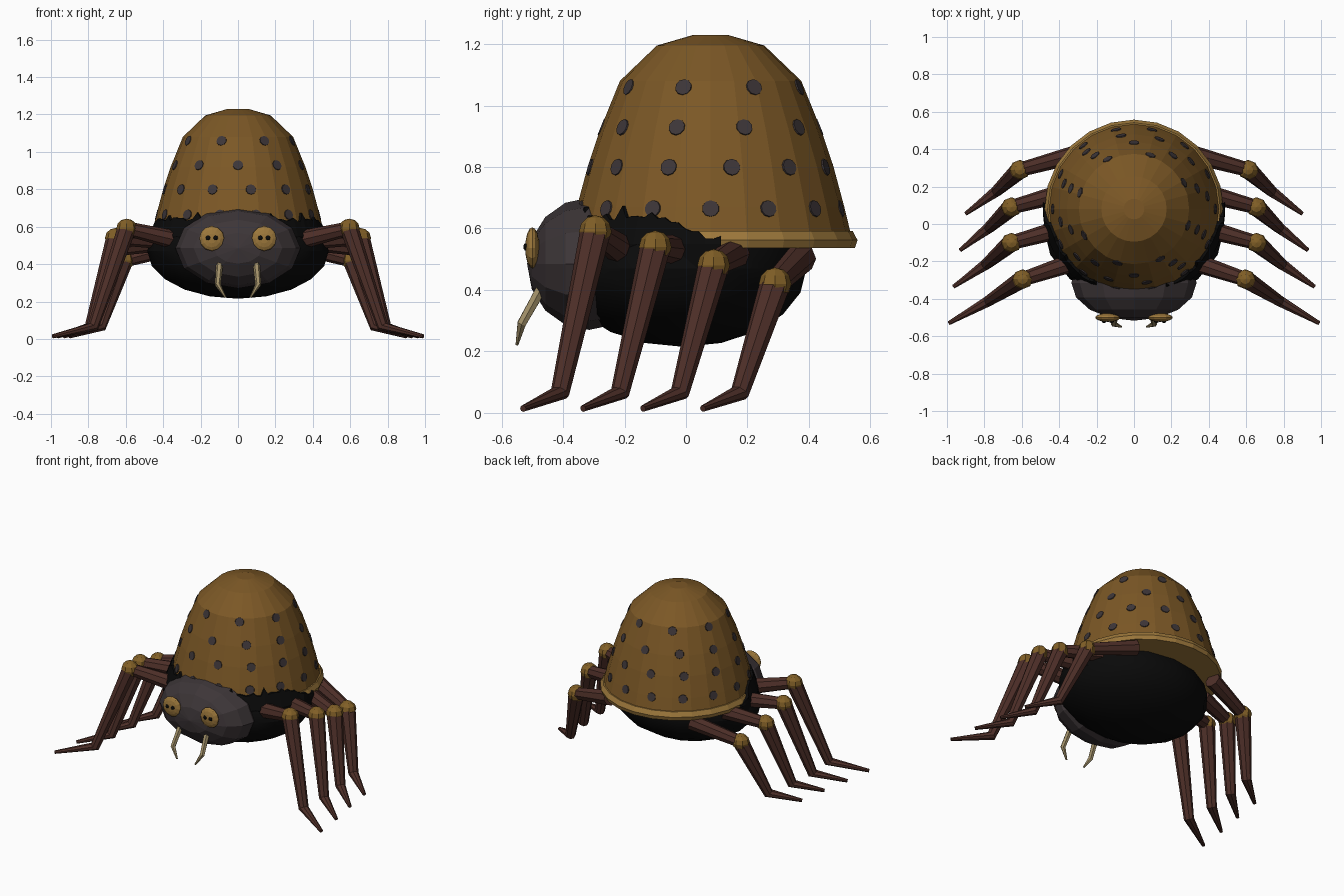
import bpy, bmesh, math, random
from mathutils import Vector, Matrix

if "Cube" in bpy.data.objects:
    bpy.data.objects.remove(bpy.data.objects["Cube"])

random.seed(4)


def mat(name, rgb):
    m = bpy.data.materials.new(name)
    m.diffuse_color = (*rgb, 1)
    m.use_nodes = True
    m.node_tree.nodes["Principled BSDF"].inputs["Base Color"].default_value = m.diffuse_color
    return m


BRASS = mat("brass", (0.20, 0.097, 0.019))
LIGHT = mat("light_brass", (0.34, 0.19, 0.045))
KNEE = mat("dark_gold", (0.22, 0.115, 0.02))
BROWN = mat("leg_brown", (0.075, 0.028, 0.021))
GREY = mat("warm_grey", (0.046, 0.036, 0.039))
BLACK = mat("black", (0.003, 0.003, 0.003))
BONE = mat("bone", (0.36, 0.28, 0.14))

CY = 0.08  # shell axis in y


def finish(name, bm, material, smooth=0):
    bmesh.ops.recalc_face_normals(bm, faces=bm.faces)
    me = bpy.data.meshes.new(name)
    bm.to_mesh(me)
    bm.free()
    me.materials.append(material)
    ob = bpy.data.objects.new(name, me)
    bpy.context.collection.objects.link(ob)
    if smooth:
        bpy.context.view_layer.objects.active = ob
        ob.select_set(True)
        bpy.ops.object.shade_smooth_by_angle(angle=math.radians(smooth))
        ob.select_set(False)
    return ob


def bridge(bm, rings, closed=True):
    for a, b in zip(rings, rings[1:]):
        n = len(a)
        for i in range(n if closed else n - 1):
            j = (i + 1) % n
            bm.faces.new((a[i], a[j], b[j], b[i]))


def lathe(name, profile, material, sides=24, caps=True):
    bm = bmesh.new()
    rings = [[bm.verts.new((r * math.cos(math.tau * i / sides),
                            CY + r * math.sin(math.tau * i / sides), z))
              for i in range(sides)] for r, z in profile]
    bridge(bm, rings)
    if caps:
        bm.faces.new(rings[0])
        bm.faces.new(rings[-1])
    return finish(name, bm, material)


def ellipsoid(name, loc, size, material, u=16, v=10, rot=None, smooth=0):
    bm = bmesh.new()
    m = Matrix.Translation(loc) @ Matrix.Diagonal((*size, 1)) @ (rot or Matrix())
    bmesh.ops.create_uvsphere(bm, u_segments=u, v_segments=v, radius=1, matrix=m)
    return finish(name, bm, material, smooth)


def tube(name, points, radii, material, sides=8):
    """Tapered limb through the given points."""
    bm = bmesh.new()
    pts = [Vector(p) for p in points]
    rings = []
    for i, p in enumerate(pts):
        d = (pts[min(i + 1, len(pts) - 1)] - pts[max(i - 1, 0)]).normalized()
        side = d.cross(Vector((0, 1, 0))).normalized()
        up = side.cross(d)
        rings.append([bm.verts.new(p + radii[i] * (side * math.cos(math.tau * k / sides)
                                                   + up * math.sin(math.tau * k / sides)))
                      for k in range(sides)])
    bridge(bm, rings)
    bm.faces.new(rings[0])
    bm.faces.new(rings[-1])
    return finish(name, bm, material)


# Domed shell and its rim
SHELL = [(0.458, 0.575), (0.435, 0.67), (0.40, 0.80), (0.36, 0.92),
         (0.295, 1.08), (0.175, 1.195), (0.055, 1.23)]
lathe("shell", SHELL, BRASS)
lathe("shell_rim", [(0.36, 0.537), (0.47, 0.537), (0.478, 0.562), (0.462, 0.592), (0.44, 0.592)],
      LIGHT)


def shell_radius(z):
    for (r0, z0), (r1, z1) in zip(SHELL, SHELL[1:]):
        if z0 <= z <= z1:
            return r0 + (r1 - r0) * (z - z0) / (z1 - z0), (r1 - r0) / (z1 - z0)
    return SHELL[0][0], -0.24


# Rows of dark pits around the shell
bm = bmesh.new()
for z, count, start in [(1.06, 8, 28), (0.93, 10, 18), (0.80, 12, 10), (0.665, 14, 0)]:
    r, slope = shell_radius(z)
    for k in range(count):
        a = math.radians(start) + math.tau * k / count
        n = Vector((math.cos(a), math.sin(a), -slope)).normalized()
        pos = Vector((r * math.cos(a), CY + r * math.sin(a), z)) - n * 0.003
        m = Matrix.Translation(pos) @ n.to_track_quat('Z', 'Y').to_matrix().to_4x4()
        bmesh.ops.create_cone(bm, cap_ends=True, segments=10, radius1=0.029, radius2=0.027,
                              depth=0.009, matrix=m)
finish("shell_pits", bm, GREY)

# Body under the shell
ellipsoid("body", (0, -0.01, 0.47), (0.485, 0.402, 0.255), BLACK, 16, 10, smooth=30)

# Ragged collar gripping the front of the shell
bm = bmesh.new()
columns = []
N = 64
for i in range(N + 1):
    a = math.radians(-184 + 188 * i / N)
    front = max(0.0, -math.sin(a))
    top = min(0.64, 0.565 + 0.22 * front) + random.uniform(-0.012, 0.012)
    if front > 0.3 and i % 9 == 4:
        top += 0.03
    r_top = max(shell_radius(top)[0] + 0.012, 0.482 if top < 0.6 else 0)
    prof = [(0.42, 0.41), (0.475, 0.47), (0.487, 0.55), (r_top, top), (r_top - 0.04, top)]
    columns.append([bm.verts.new((r * math.cos(a), CY + r * math.sin(a), z)) for r, z in prof])
bridge(bm, columns, closed=False)
finish("collar", bm, BLACK)

# Head, poles pointing forward
ellipsoid("head", (0, -0.315, 0.485), (0.335, 0.202, 0.215), GREY, 12, 8,
          Matrix.Rotation(math.pi / 2, 4, 'X'))

# Legs: inner point, knee, ankle, toe (right side, mirrored to the left)
LEGS = [
    ((0.34, -0.21, 0.53), (0.595, -0.295, 0.59), (0.775, -0.41, 0.065), (0.99, -0.53, 0.014)),
    ((0.40, -0.03, 0.53), (0.655, -0.10, 0.54), (0.79, -0.215, 0.065), (0.965, -0.335, 0.014)),
    ((0.40, 0.16, 0.52), (0.655, 0.09, 0.48), (0.775, -0.02, 0.065), (0.93, -0.14, 0.014)),
    ((0.30, 0.375, 0.505), (0.61, 0.29, 0.42), (0.735, 0.175, 0.065), (0.90, 0.055, 0.014)),
]
for s, side in ((1, "right"), (-1, "left")):
    for n, leg in enumerate(LEGS, 1):
        hip, knee, ankle, toe = [(s * p[0], p[1], p[2]) for p in leg]
        tube(f"upper_leg_{side}_{n}", [hip, knee], [0.05, 0.038], BROWN)
        tube(f"lower_leg_{side}_{n}", [knee, ankle, toe], [0.05, 0.031, 0.011], BROWN)
        ellipsoid(f"knee_{side}_{n}", knee, (0.056, 0.053, 0.053), KNEE, 8, 6)

    # Button eye with two pupils
    turn = Matrix.Rotation(math.pi / 2, 4, 'X')
    ellipsoid(f"eye_{side}", (s * 0.14, -0.5, 0.537), (0.067, 0.023, 0.067), LIGHT, 12, 8, turn)
    for dx in (-0.02, 0.02):
        ellipsoid(f"pupil_{side}", (s * 0.14 + dx, -0.52, 0.54), (0.013, 0.009, 0.013),
                  BLACK, 8, 6, turn)

    # Bent fang
    tube(f"fang_{side}", [(s * 0.098, -0.47, 0.405), (s * 0.108, -0.535, 0.29),
                          (s * 0.067, -0.55, 0.222)], [0.019, 0.016, 0.005], BONE, 6)
